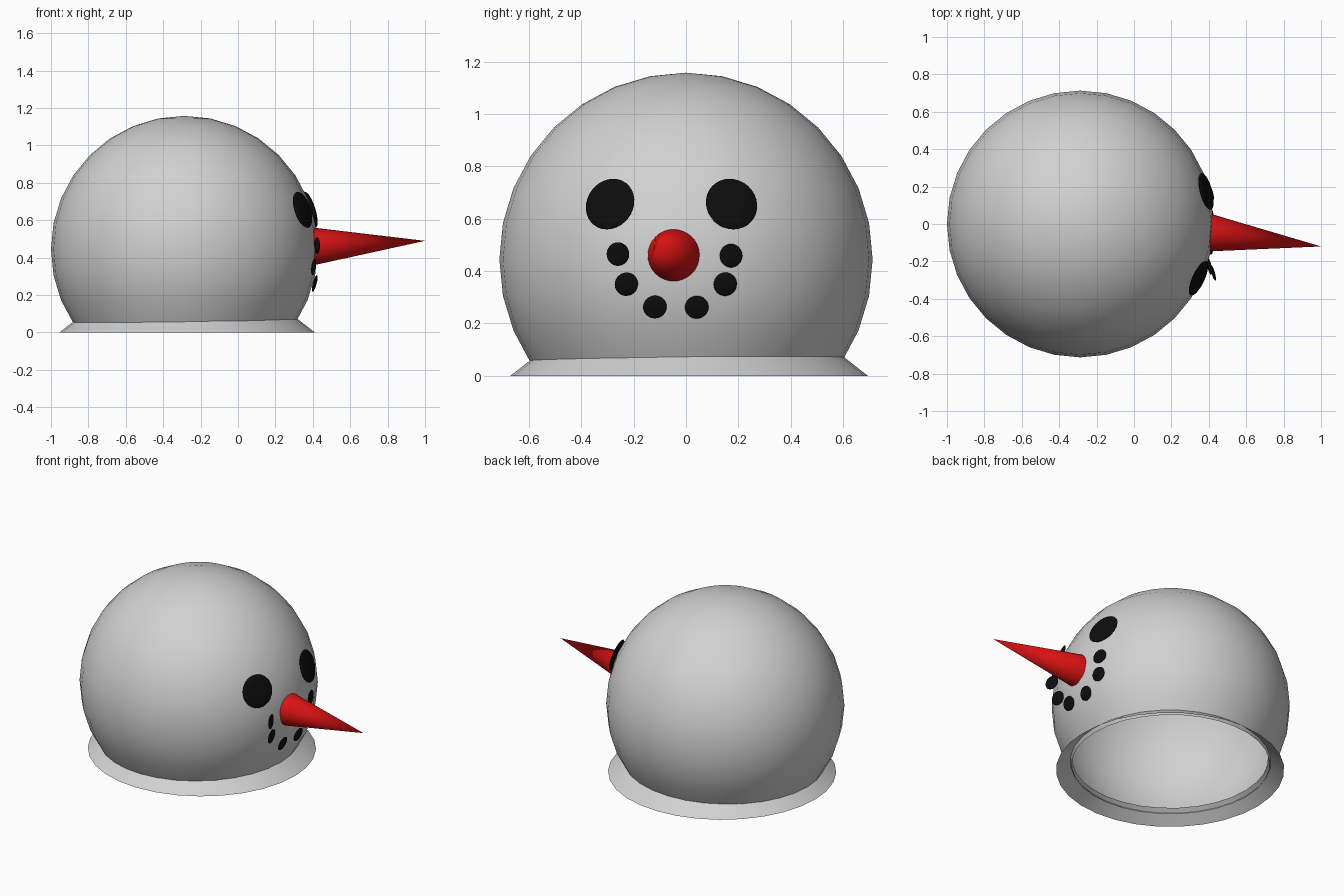
import bpy, bmesh, math
from mathutils import Vector, Matrix

if "Cube" in bpy.data.objects:
    bpy.data.objects.remove(bpy.data.objects["Cube"])


def material(name, rgb):
    m = bpy.data.materials.new(name)
    m.diffuse_color = (*rgb, 1)
    m.use_nodes = True
    m.node_tree.nodes["Principled BSDF"].inputs["Base Color"].default_value = m.diffuse_color
    return m


white = material("snow_white", (0.64, 0.64, 0.64))
red = material("nose_red", (0.68, 0.006, 0.006))
black = material("coal_black", (0.004, 0.004, 0.004))


def make(name, bm, mat, matrix=Matrix.Identity(4)):
    """Turn a bmesh into a smooth-shaded object with one material."""
    bm.transform(matrix)
    mesh = bpy.data.meshes.new(name)
    bm.to_mesh(mesh)
    bm.free()
    mesh.materials.append(mat)
    obj = bpy.data.objects.new(name, mesh)
    bpy.context.collection.objects.link(obj)
    bpy.context.view_layer.objects.active = obj
    bpy.ops.object.select_all(action='DESELECT')
    obj.select_set(True)
    bpy.ops.object.shade_smooth_by_angle(angle=math.radians(40))
    return obj


def facing(direction):
    """Rotation that turns local z towards a direction."""
    return Vector(direction).to_track_quat('Z', 'Y').to_matrix().to_4x4()


HEAD = Vector((-0.287, 0, 0.445))
RADIUS = 0.713

# Head: hollow ball, open at the bottom
bm = bmesh.new()
bmesh.ops.create_uvsphere(bm, u_segments=32, v_segments=16, radius=RADIUS)
low = [v for v in bm.verts if v.co.z < -0.42]
bmesh.ops.delete(bm, geom=low, context='VERTS')
make("head", bm, white, Matrix.Translation(HEAD))

# Collar: flared open ring round the bottom
bm = bmesh.new()
bmesh.ops.create_cone(bm, cap_ends=False, segments=32, radius1=0.683,
                      radius2=0.587, depth=0.075)
make("collar", bm, white, Matrix.Translation((-0.272, 0.012, 0.0375)))

# Nose: long cone with its base sunk in the head
base, tip = Vector((0.37, -0.043, 0.459)), Vector((1.0, -0.12, 0.49))
length = (tip - base).length
bm = bmesh.new()
bmesh.ops.create_cone(bm, cap_ends=True, segments=32, radius1=0.106,
                      radius2=0, depth=length)
make("nose", bm, red, Matrix.Translation((base + tip) / 2) @ facing(tip - base))


def button(name, centre, normal, radius, half):
    """Flattened round lump of coal."""
    bm = bmesh.new()
    bmesh.ops.create_uvsphere(bm, u_segments=32, v_segments=12, radius=1)
    make(name, bm, black, Matrix.Translation(centre) @ facing(normal)
         @ Matrix.Diagonal((radius, radius, half, 1)))


# Eyes
for side, centre in (("right", (0.345, -0.29, 0.656)), ("left", (0.385, 0.174, 0.656))):
    button(side + "_eye", centre, Vector(centre) - HEAD, 0.101, 0.016)

# Mouth: three pairs, each pair tilted the same way
mouth = [
    ((0.412, 0.172, 0.459), (0.423, -0.26, 0.465), (1, 0.30, 0)),
    ((0.403, 0.150, 0.350), (0.404, -0.228, 0.350), (1, 0.18, -0.13)),
    ((0.411, 0.041, 0.262), (0.409, -0.119, 0.263), (1, 0.05, -0.27)),
]
for i, (left, right, normal) in enumerate(mouth, 1):
    button(f"mouth_left_{i}", left, normal, 0.045, 0.009)
    button(f"mouth_right_{i}", right, normal, 0.045, 0.009)
